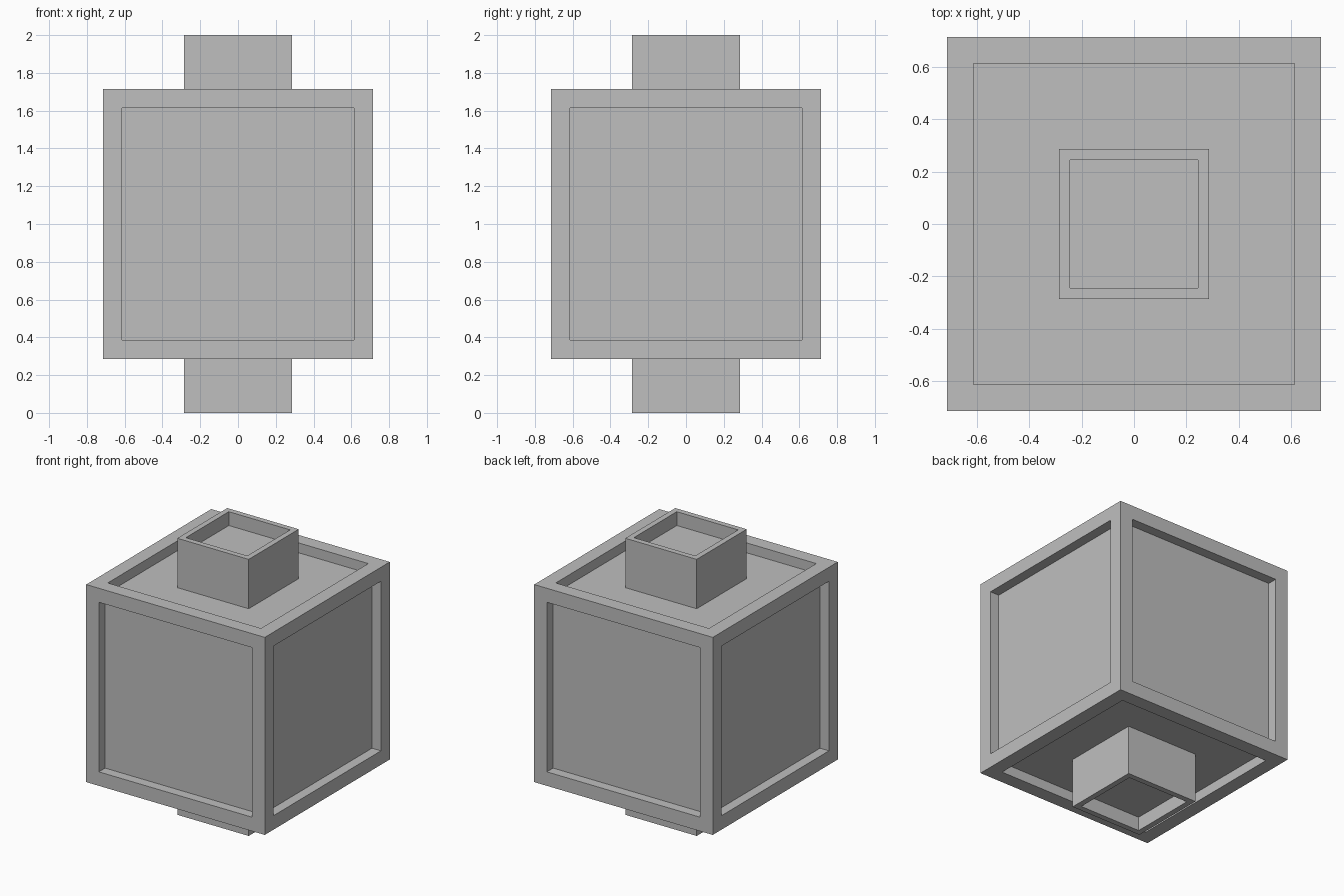
import bpy
import bmesh
from mathutils import Matrix

if "Cube" in bpy.data.objects:
    bpy.data.objects.remove(bpy.data.objects["Cube"], do_unlink=True)

CENTRE_Z = 1.0
BODY = 1.4286      # edge of the main cube
STUB = 0.5714      # width of the square column

grey = bpy.data.materials.new("plain grey")
grey.use_nodes = True
colour = (0.52, 0.52, 0.52, 1)
grey.diffuse_color = colour
grey.node_tree.nodes["Principled BSDF"].inputs["Base Color"].default_value = colour


def framed_box(name, size, rim, depth, only_ends=False):
    """Box whose faces (or just top and bottom) are sunk inside a flat rim."""
    bm = bmesh.new()
    bmesh.ops.create_cube(bm, size=1, matrix=Matrix.Diagonal((*size, 1)))
    bm.normal_update()
    faces = [f for f in bm.faces if not only_ends or abs(f.normal.z) > 0.9]
    bmesh.ops.inset_individual(bm, faces=faces, thickness=rim)
    # Straight-walled recess: duplicate the inner panel edge, then sink it
    for f in faces:
        direction = f.normal.copy()
        panel = bmesh.ops.extrude_discrete_faces(bm, faces=[f])["faces"][0]
        bmesh.ops.translate(bm, verts=panel.verts, vec=-direction * depth)
    bmesh.ops.recalc_face_normals(bm, faces=bm.faces)
    mesh = bpy.data.meshes.new(name)
    bm.to_mesh(mesh)
    bm.free()
    mesh.materials.append(grey)
    obj = bpy.data.objects.new(name, mesh)
    obj.location.z = CENTRE_Z
    bpy.context.collection.objects.link(obj)
    return obj


# Main cube with a recessed panel on all six sides
framed_box("panelled_body", (BODY, BODY, BODY), 0.143, 0.0714)

# Square column through the body, hollowed at both ends
framed_box("square_column", (STUB, STUB, 2.0), 0.057, 0.1, only_ends=True)
